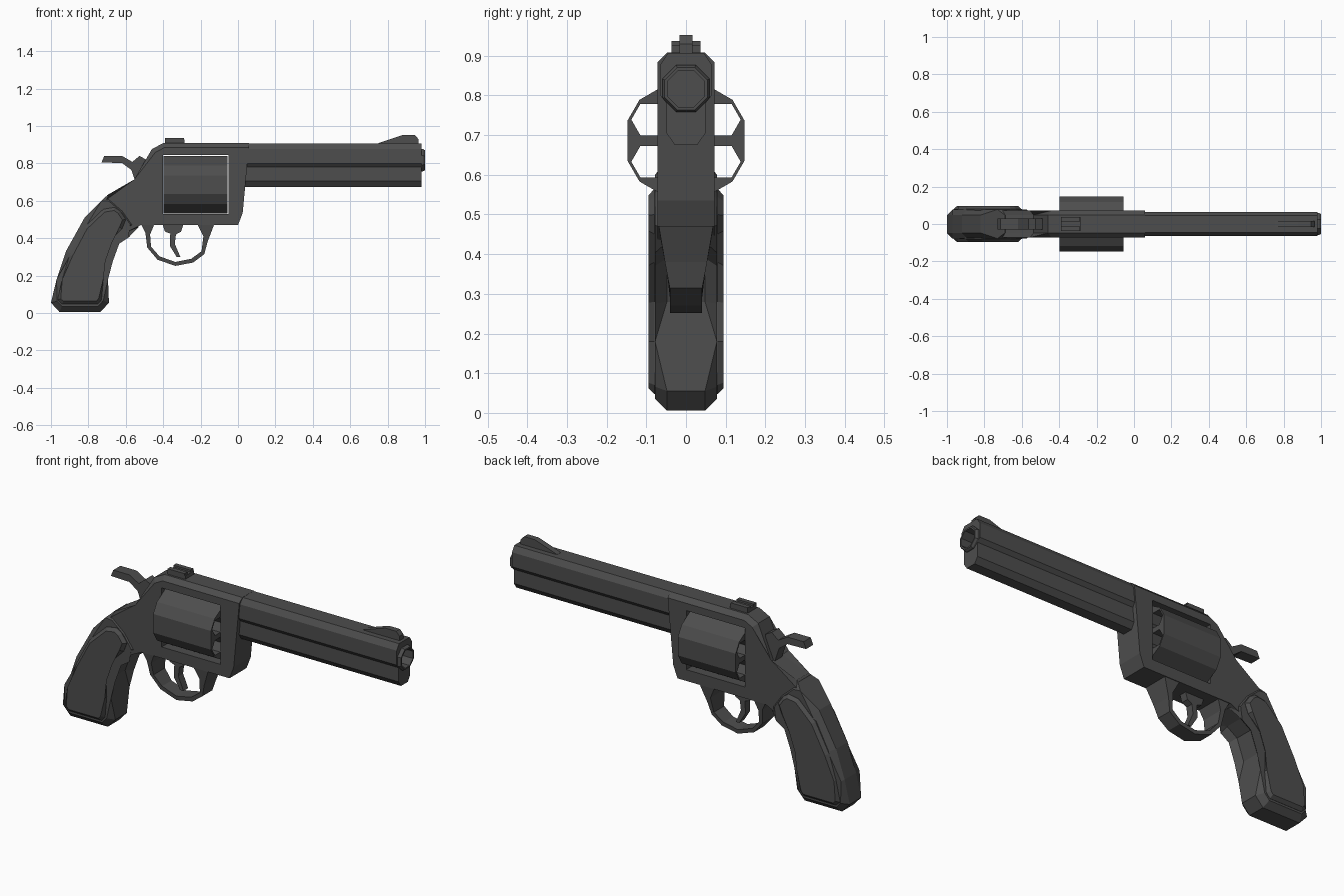
import bpy, bmesh, math
from mathutils import Vector

if "Cube" in bpy.data.objects:
    bpy.data.objects.remove(bpy.data.objects["Cube"])

GUNMETAL = (0.075, 0.075, 0.075, 1)
steel = bpy.data.materials.new("dark_gunmetal")
steel.use_nodes = True
steel.diffuse_color = GUNMETAL
bsdf = steel.node_tree.nodes["Principled BSDF"]
bsdf.inputs["Base Color"].default_value = GUNMETAL
bsdf.inputs["Roughness"].default_value = 0.6


def finish(name, bm):
    bmesh.ops.recalc_face_normals(bm, faces=bm.faces)
    mesh = bpy.data.meshes.new(name)
    bm.to_mesh(mesh)
    bm.free()
    mesh.materials.append(steel)
    obj = bpy.data.objects.new(name, mesh)
    bpy.context.collection.objects.link(obj)
    return obj


def loft(bm, rings):
    """Closed solid through matching rings of points."""
    loops = [[bm.verts.new(p) for p in ring] for ring in rings]
    n = len(loops[0])
    for a, b in zip(loops, loops[1:]):
        for i in range(n):
            j = (i + 1) % n
            bm.faces.new((a[i], a[j], b[j], b[i]))
    bm.faces.new(loops[0])
    bm.faces.new(loops[-1])


def slab(name, outline, half, bevel=0, keep=lambda p: True):
    """Side outline (x, z) thickened in y, with bevelled rim edges."""
    width = half if callable(half) else (lambda z: half)
    bm = bmesh.new()
    loft(bm, [[(x, s * width(z), z) for x, z in outline] for s in (-1, 1)])
    if bevel:
        rim = [e for e in bm.edges
               if e.verts[0].co.y * e.verts[1].co.y > 0
               and keep((e.verts[0].co + e.verts[1].co) / 2)]
        bmesh.ops.bevel(bm, geom=rim, offset=bevel, segments=1,
                        affect='EDGES', clamp_overlap=True)
    return finish(name, bm)


def ngon(x, y, z, r, sides, phase=0):
    return [(x, y + r * math.cos(phase + math.tau * i / sides),
             z + r * math.sin(phase + math.tau * i / sides)) for i in range(sides)]


def cut(target, cutter):
    cutter.hide_render = True
    mod = target.modifiers.new("cut", 'BOOLEAN')
    mod.operation, mod.solver, mod.object = 'DIFFERENCE', 'EXACT', cutter
    bpy.context.view_layer.objects.active = target
    bpy.ops.object.modifier_apply(modifier=mod.name)
    bpy.data.objects.remove(cutter)


# Frame with a window for the cylinder
frame = slab("frame", [
    (-.40, .908), (-.46, .877), (-.537, .695), (-.70, .63), (-.74, .54),
    (-.62, .42), (-.52, .47), (0, .47), (.025, .535), (.06, .908)],
    .072, .024, lambda p: p.z > .6 and p.x < 0)
cut(frame, slab("window_cutter", [(-.4, .53), (-.052, .53), (-.052, .845), (-.4, .845)], .2))

# Barrel with side groove and under-lug
half_section = [(.045, .907), (.065, .877), (.065, .80), (.049, .78), (.049, .705), (.028, .675)]
section = half_section + [(-y, z) for y, z in reversed(half_section)]
bm = bmesh.new()
loft(bm, [[(x, y, z) for y, z in section] for x in (.03, .982)])
barrel = finish("barrel", bm)

# Muzzle crown and bore
EIGHTH = math.pi / 8
BORE_Z = .817
bm = bmesh.new()
loft(bm, [ngon(.95, 0, BORE_Z, .064, 8, EIGHTH), ngon(.99, 0, BORE_Z, .064, 8, EIGHTH),
          ngon(1, 0, BORE_Z, .058, 8, EIGHTH)])
muzzle = finish("muzzle", bm)
for part in (barrel, muzzle):
    bm = bmesh.new()
    loft(bm, [ngon(x, 0, BORE_Z, .05, 8, EIGHTH) for x in (.8, 1.1)])
    cut(part, finish("bore_cutter", bm))

# Six-chamber cylinder with flats between the chambers
AXIS_Z = .686
bm = bmesh.new()
rings = []
for x, r in ((-.397, .156), (-.056, .156)):
    rings.append([(x, r * math.cos(a), AXIS_Z + r * math.sin(a))
                  for k in range(6) for a in (math.radians(60 * k + 18.7),
                                              math.radians(60 * k + 41.3))])
loft(bm, rings)
cylinder = finish("cylinder", bm)
bm = bmesh.new()
for k in range(6):
    a = math.radians(60 * k + 30)
    loft(bm, [ngon(x, .106 * math.cos(a), AXIS_Z + .106 * math.sin(a), .046, 6)
              for x in (-.5, .1)])
cut(cylinder, finish("chamber_cutter", bm))

# Grip core and raised side panels
slab("grip", [
    (-.69, .638), (-.73, .60), (-.82, .51), (-.92, .33), (-.97, .18), (-1, .055),
    (-.955, .006), (-.735, .006), (-.69, .055), (-.695, .18), (-.70, .28),
    (-.66, .39), (-.60, .43), (-.53, .46), (-.60, .56)], .078, .03)
slab("grip_panels", [
    (-.66, .565), (-.72, .555), (-.82, .46), (-.90, .31), (-.94, .18), (-.965, .07),
    (-.94, .047), (-.75, .047), (-.73, .07), (-.72, .18), (-.725, .28),
    (-.69, .38), (-.62, .45), (-.60, .50), (-.63, .545)], .095, .016)

# Trigger guard, flared where it meets the frame
slab("trigger_guard", [
    (-.52, .48), (-.495, .43), (-.485, .35), (-.43, .285), (-.335, .252), (-.24, .27),
    (-.18, .315), (-.163, .38), (-.125, .48), (-.22, .48), (-.185, .41), (-.195, .33),
    (-.25, .29), (-.335, .273), (-.42, .303), (-.465, .355), (-.47, .42), (-.445, .48)],
    lambda z: .04 + .03 * min(max((z - .31) / .16, 0), 1))

# Trigger
slab("trigger", [
    (-.405, .48), (-.29, .48), (-.305, .435), (-.332, .42), (-.338, .37), (-.308, .30),
    (-.328, .30), (-.365, .36), (-.362, .425), (-.39, .435)], .02)

# Hammer
slab("hammer", [
    (-.73, .805), (-.715, .84), (-.62, .84), (-.565, .808), (-.527, .84), (-.49, .82),
    (-.50, .70), (-.545, .69), (-.57, .765), (-.62, .802)], .03)

# Rear sight with two raised ears, and ramped front sight
slab("rear_sight", [(-.39, .90), (-.39, .927), (-.285, .927), (-.285, .90)], .037)
for side in (-1, 1):
    ear = slab("rear_sight_ear", [(-.39, .92), (-.39, .937), (-.29, .937), (-.29, .92)], .012)
    ear.location.y = side * .025
slab("front_sight", [
    (.75, .90), (.75, .908), (.88, .952), (.945, .952), (.965, .93), (.965, .90)], .016)
